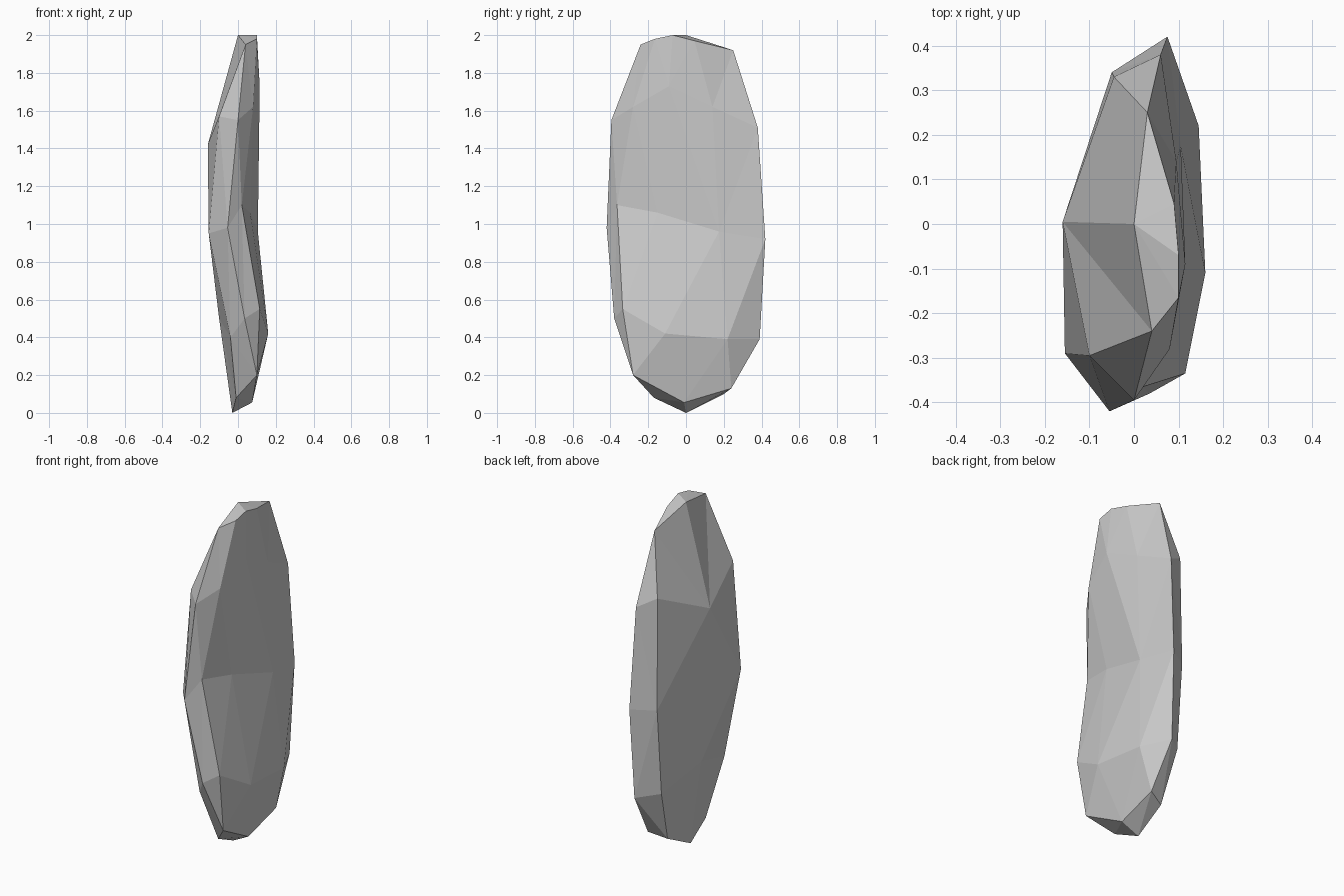
import bpy, bmesh
from mathutils import Vector

if "Cube" in bpy.data.objects:
    bpy.data.objects.remove(bpy.data.objects["Cube"])

# Corner points of the chipped slab, grouped by region
top = [(.04, -.24, 1.95), (.1, -.07, 2.0), (.1, -.165, 1.98), (0, 0, 2.0),
       (.09, .045, 1.97), (.03, .25, 1.92)]
front_rim = [(0, -.395, 1.55), (-.055, -.42, .98), (.035, -.38, .5),
             (.02, -.365, 1.1), (.08, -.28, 1.62), (.115, -.335, .55)]
base = [(-.01, -.17, .08), (-.03, 0, 0), (.075, -.01, .055), (.1, -.28, .2),
        (.08, .24, .13), (-.02, .2, .1)]
right_face = [(.16, -.11, .42), (.145, .22, .39), (.105, .175, .96),
              (.065, -.15, 1.06), (.115, -.09, 1.73), (.095, .14, 1.62)]
back_rim = [(.075, .42, .92), (.06, .38, 1.51), (.063, .39, .39),
            (-.05, .34, .915), (-.045, .33, 1.57), (-.05, .3, .41)]
left_face = [(-.1, -.295, 1.57), (-.155, -.29, .95), (-.16, .005, 1.42),
             (-.1, 0, .5), (-.04, -.3, .4)]
points = top + front_rim + base + right_face + back_rim + left_face


def inflate(p):
    """Puff the slab outwards so the hull keeps its shallow hollows."""
    x, y, z = p
    side = 1 if x > .01 else -1
    return (x + side * .3 * max(0, 1 - (z - 1) ** 2 - (y / .45) ** 2), y, z)


# Skin the puffed points, then return each corner to its real place
bm = bmesh.new()
real = {bm.verts.new(inflate(p)): Vector(p) for p in points}
bmesh.ops.convex_hull(bm, input=list(bm.verts))
for v, co in real.items():
    if v.is_valid:
        v.co = co
loose = [v for v in bm.verts if not v.link_faces]
bmesh.ops.delete(bm, geom=loose, context='VERTS')
bmesh.ops.recalc_face_normals(bm, faces=list(bm.faces))

mesh = bpy.data.meshes.new("stone_slab")
bm.to_mesh(mesh)
bm.free()
bpy.context.collection.objects.link(bpy.data.objects.new("stone_slab", mesh))
